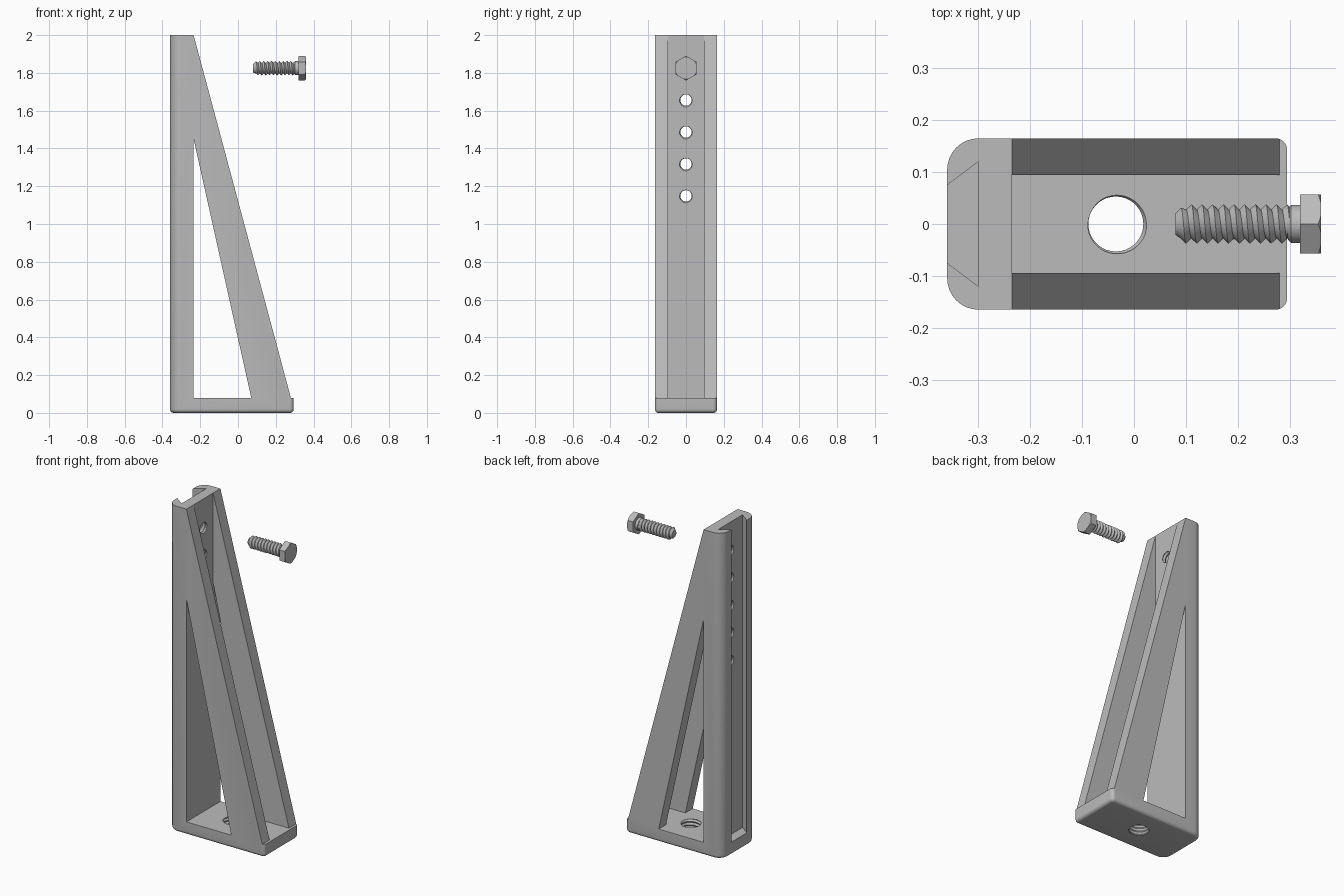
import bpy, bmesh, math
from mathutils import Matrix, Vector

if "Cube" in bpy.data.objects:
    bpy.data.objects.remove(bpy.data.objects["Cube"])

steel = bpy.data.materials.new("steel_grey")
steel.diffuse_color = (0.5, 0.5, 0.5, 1)
steel.use_nodes = True
steel.node_tree.nodes["Principled BSDF"].inputs["Base Color"].default_value = steel.diffuse_color


def make(name, bm):
    bmesh.ops.recalc_face_normals(bm, faces=bm.faces[:])
    me = bpy.data.meshes.new(name)
    bm.to_mesh(me)
    bm.free()
    me.materials.append(steel)
    ob = bpy.data.objects.new(name, me)
    bpy.context.collection.objects.link(ob)
    return ob


def loft(name, rings):
    """Skin a stack of closed rings and cap both ends."""
    bm = bmesh.new()
    rows = [[bm.verts.new(p) for p in ring] for ring in rings]
    n = len(rows[0])
    for a, b in zip(rows, rows[1:]):
        for i in range(n):
            bm.faces.new((a[i], a[(i + 1) % n], b[(i + 1) % n], b[i]))
    bm.faces.new(rows[0])
    bm.faces.new(rows[-1])
    return make(name, bm)


def prism_y(name, pts, y0, y1):
    return loft(name, [[(x, y, z) for x, z in pts] for y in (y0, y1)])


def prism_z(name, pts, z0, z1):
    return loft(name, [[(x, y, z) for x, y in pts] for z in (z0, z1)])


def lathe_x(name, profile, n, cz):
    """Rings around the x axis at height cz; first vertex points up."""
    return loft(name, [[(x, r * math.sin(2 * math.pi * i / n),
                         cz + r * math.cos(2 * math.pi * i / n)) for i in range(n)]
                       for x, r in profile])


def thread(name, x0, x1, minor, major, pitch, tip, matrix, n=28):
    """Closed helical thread along local x, tapering to radius tip at both ends."""
    bm = bmesh.new()
    lo, hi = -3, math.ceil(2 * (x1 - x0) / pitch) + 4
    grid = {}
    for k in range(lo, hi + 1):
        for j in range(n):
            x = min(max(x0 + pitch * (k / 2 + j / n), x0), x1)
            r = min(major if k % 2 else minor, tip + min(x - x0, x1 - x))
            a = 2 * math.pi * j / n
            grid[k, j] = bm.verts.new(matrix @ Vector((x, r * math.cos(a), r * math.sin(a))))
    for k in range(lo, hi):
        for j in range(n):
            nxt = (lambda q: (q, j + 1)) if j < n - 1 else (lambda q: (q + 2, 0))
            if nxt(k + 1) in grid:
                bm.faces.new((grid[k, j], grid[nxt(k)], grid[nxt(k + 1)], grid[k + 1, j]))
    bmesh.ops.remove_doubles(bm, verts=bm.verts[:], dist=1e-5)
    bmesh.ops.holes_fill(bm, edges=[e for e in bm.edges if e.is_boundary], sides=0)
    bmesh.ops.triangulate(bm, faces=[f for f in bm.faces if len(f.verts) == 4])
    return make(name, bm)


def boolean(ob, cutter, op='DIFFERENCE'):
    m = ob.modifiers.new("cut", 'BOOLEAN')
    m.operation, m.object, m.solver = op, cutter, 'EXACT'
    bpy.context.view_layer.objects.active = ob
    bpy.ops.object.modifier_apply(modifier=m.name)
    bpy.data.objects.remove(cutter, do_unlink=True)


def smooth(ob, deg):
    bpy.ops.object.select_all(action='DESELECT')
    ob.select_set(True)
    bpy.context.view_layer.objects.active = ob
    bpy.ops.object.shade_smooth_by_angle(angle=math.radians(deg))


# Footprint with large back corners and small front corners
def footprint(inset, z):
    pts = []
    for x, y, r, start in ((0.295, 0.165, 0.022, 0), (-0.36, 0.165, 0.06, 90),
                           (-0.36, -0.165, 0.06, 180), (0.295, -0.165, 0.022, 270)):
        cx, cy = x - math.copysign(r, x), y - math.copysign(r, y)
        for i in range(9):
            a = math.radians(start + 90 * i / 8)
            pts.append((cx + (r - inset) * math.cos(a), cy + (r - inset) * math.sin(a), z))
    return pts


# Bracket block with rounded bottom edge
R = 0.02
rings = [footprint(R * (1 - math.sin(t)), R * (1 - math.cos(t)))
         for t in (math.pi / 2 * i / 5 for i in range(6))]
bracket = loft("bracket", rings + [footprint(0, 2.0)])

# Sloped front, triangular side windows, gap between the two braces
boolean(bracket, prism_y("slope_cutter", [(-0.235, 2.0), (0.28, 0.08), (0.5, 0.08),
                                          (0.5, 2.1), (-0.262, 2.1)], -0.3, 0.3))
boolean(bracket, prism_y("window_cutter", [(-0.235, 1.45), (-0.235, 0.08), (0.07, 0.08)],
                         -0.3, 0.3))
boolean(bracket, prism_y("gap_cutter", [(-0.235, 0.08), (0.4, 0.08), (0.4, 2.1),
                                        (-0.235, 2.1)], -0.094, 0.094))

# Dovetail channel in the back, open at the top
boolean(bracket, prism_z("channel_cutter", [(-0.30, -0.12), (-0.30, 0.12), (-0.40, 0.045),
                                            (-0.40, -0.045)], 0.08, 2.1))

# Five threaded holes in the upright
for i in range(5):
    boolean(bracket, thread("hole_cutter", -0.345, -0.19, 0.03, 0.037, 0.021, 0.024,
                            Matrix.Translation((0, 0, 1.825 - 0.169 * i))))

# Threaded hole in the base
boolean(bracket, thread("base_hole_cutter", -0.05, 0.13, 0.053, 0.06, 0.021, 0.045,
                        Matrix.Translation((-0.035, 0, 0)) @ Matrix.Rotation(-math.pi / 2, 4, 'Y'),
                        36))
smooth(bracket, 25)

# Bolt: threaded shank, collar, chamfered hex head
BZ = 1.825
shank = thread("bolt_shank", 0.08, 0.312, 0.028, 0.038, 0.0205, 0.021,
               Matrix.Translation((0, 0, BZ)))
smooth(shank, 30)
collar = lathe_x("bolt_collar", [(0.296, 0.029), (0.303, 0.037), (0.322, 0.037)], 32, BZ)
smooth(collar, 30)
head = lathe_x("bolt_head", [(0.32, 0.0655), (0.36, 0.0655)], 6, BZ)
boolean(head, lathe_x("chamfer_cutter", [(0.31, 0.08), (0.344, 0.08), (0.365, 0.052)], 48, BZ),
        'INTERSECT')
smooth(head, 20)
